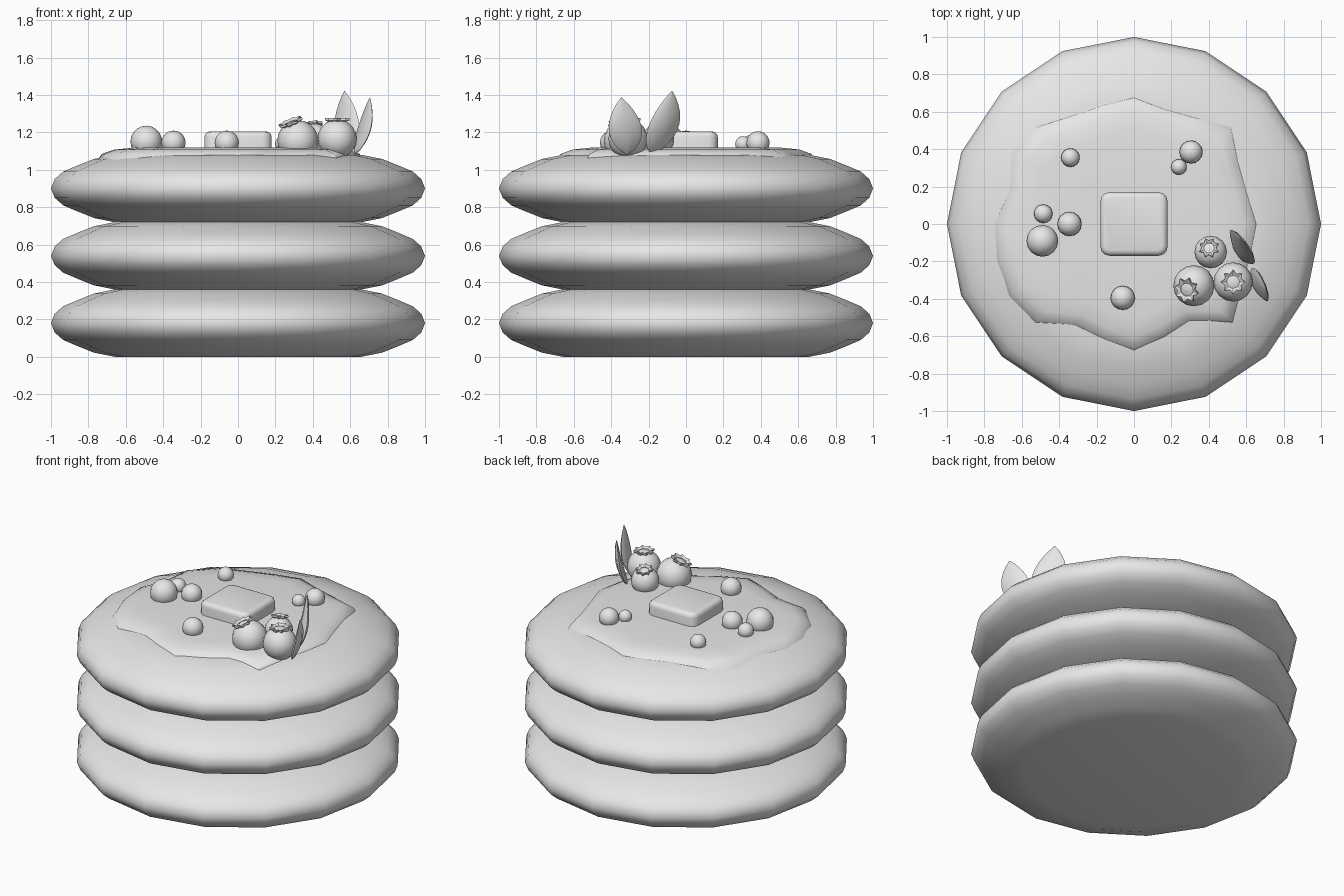
import bpy, bmesh
from math import sin, cos, pi, radians
from mathutils import Vector

if "Cube" in bpy.data.objects:
    bpy.data.objects.remove(bpy.data.objects["Cube"])

GREY = (0.8, 0.8, 0.8, 1)
mat = bpy.data.materials.new("plain light grey")
mat.use_nodes = True
mat.diffuse_color = GREY
mat.node_tree.nodes["Principled BSDF"].inputs["Base Color"].default_value = GREY


def finish(name, bm, angle=60):
    """Turn a bmesh into a smooth shaded object."""
    bmesh.ops.recalc_face_normals(bm, faces=bm.faces)
    mesh = bpy.data.meshes.new(name)
    bm.to_mesh(mesh)
    bm.free()
    mesh.materials.append(mat)
    obj = bpy.data.objects.new(name, mesh)
    bpy.context.collection.objects.link(obj)
    bpy.ops.object.select_all(action="DESELECT")
    obj.select_set(True)
    bpy.context.view_layer.objects.active = obj
    bpy.ops.object.shade_smooth_by_angle(angle=radians(angle))
    return obj


def loft(name, rings, angle=60, closed=False):
    """Bridge rings of points; cap the ends unless the loft closes on itself."""
    bm = bmesh.new()
    loops = [[bm.verts.new(p) for p in ring] for ring in rings]
    n = len(loops[0])
    pairs = list(zip(loops, loops[1:]))
    if closed:
        pairs.append((loops[-1], loops[0]))
    else:
        bm.faces.new(loops[0])
        bm.faces.new(loops[-1])
    for a, b in pairs:
        for i in range(n):
            j = (i + 1) % n
            bm.faces.new((a[i], a[j], b[j], b[i]))
    return finish(name, bm, angle)


def circle(radii, z):
    n = len(radii)
    return [Vector((r * cos(2 * pi * i / n), r * sin(2 * pi * i / n), z))
            for i, r in enumerate(radii)]


def ball(name, centre, r):
    bm = bmesh.new()
    bmesh.ops.create_uvsphere(bm, u_segments=16, v_segments=10, radius=r)
    obj = finish(name, bm)
    obj.location = centre
    return obj


# Pancakes: sixteen sided rounded discs, top half mirrors the bottom half
THICK = 0.36
half = [(0.66, 0), (0.77, 0.022), (0.86, 0.058), (0.935, 0.09), (0.98, 0.13)]
profile = half + [(1, THICK / 2)] + [(r, THICK - z) for r, z in reversed(half)]
for level, label in enumerate(("bottom", "middle", "top")):
    loft(label + "_pancake",
         [circle([r] * 16, z + level * THICK) for r, z in profile])

# Syrup pool with a wavy outline, one radius every fifteen degrees
outline = [.67, .64, .66, .74, .67, .65, .69, .67, .68, .74, .76, .70,
           .75, .76, .77, .75, .64, .65, .69, .64, .61, .75, .68, .66]
loft("syrup", [circle([r * s for r in outline], z) for s, z in
               ((1, 1.055), (0.97, 1.085), (0.88, 1.108), (0.74, 1.118), (0.3, 1.12))])

# Butter pat: soft edged block
bm = bmesh.new()
bmesh.ops.create_cube(bm, size=1)
for v in bm.verts:
    v.co = Vector((v.co.x * 0.36, v.co.y * 0.34, v.co.z * 0.13 + 1.14))
upright = [e for e in bm.edges if abs(e.verts[0].co.z - e.verts[1].co.z) > 0.1]
bmesh.ops.bevel(bm, geom=upright, offset=0.05, segments=3, profile=0.5,
                affect="EDGES")
rim = [e for e in bm.edges if all(v.co.z > 1.2 for v in e.verts)]
bmesh.ops.bevel(bm, geom=rim, offset=0.03, segments=3, profile=0.5,
                affect="EDGES")
finish("butter", bm)

# Small round berries scattered over the syrup
for i, (x, y, r) in enumerate([(-.49, -.09, .085), (-.345, 0, .065),
                               (-.485, .055, .05), (-.34, .355, .05),
                               (.305, .385, .062), (.24, .305, .042),
                               (-.06, -.395, .065)]):
    ball(f"small_berry_{i + 1}", (x, y, 1.125 + r * 0.3), r)

# Crowned berries: a ball with a star shaped collar around a shallow dip
berries = [((.32, -.33, 1.155), .11, (-.35, -.2, .9)),
           ((.53, -.31, 1.165), .105, (0, 0, 1)),
           ((.41, -.15, 1.16), .087, (-.1, .25, .95))]
for i, (centre, r, axis) in enumerate(berries):
    ball(f"crowned_berry_{i + 1}", centre, r)
    s = r / 0.105
    star = [0.066 * s, 0.046 * s] * 8
    inner = [0.034 * s] * 16
    crown = loft(f"berry_crown_{i + 1}",
                 [circle(inner, -0.012), circle(inner, 0.004),
                  circle(star, 0.014), circle(star, 0.002)],
                 angle=35, closed=True)
    direction = Vector(axis).normalized()
    crown.rotation_euler = direction.to_track_quat("Z", "Y").to_euler()
    crown.location = Vector(centre) + direction * r * 0.93
    hub = ball(f"berry_crown_hub_{i + 1}", crown.location - direction * 0.004, 0.014 * s)
    hub.scale = (1, 1, 0.8)


# Leaves: pointed blades with a thin lens shaped section and a slight bend
def leaf(name, base, tip, across, width, bend):
    base, tip, across = Vector(base), Vector(tip), Vector(across).normalized()
    normal = across.cross(tip - base).normalized()
    rings = []
    for k in range(11):
        t = k / 10
        w = width * max(0.03, sin(pi * t ** 0.85) ** 0.8)
        mid = base.lerp(tip, t) + normal * bend * sin(pi * t)
        rings.append([mid + across * w * cos(a) + normal * w * 0.2 * sin(a)
                      for a in (2 * pi * j / 8 for j in range(8))])
    loft(name, rings)


leaf("tall_leaf", (.56, -.18, 1.08), (.57, -.075, 1.42), (.64, -.77, 0), .105, -.02)
leaf("short_leaf", (.625, -.315, 1.08), (.705, -.345, 1.385), (.35, -.93, 0), .095, -.015)
